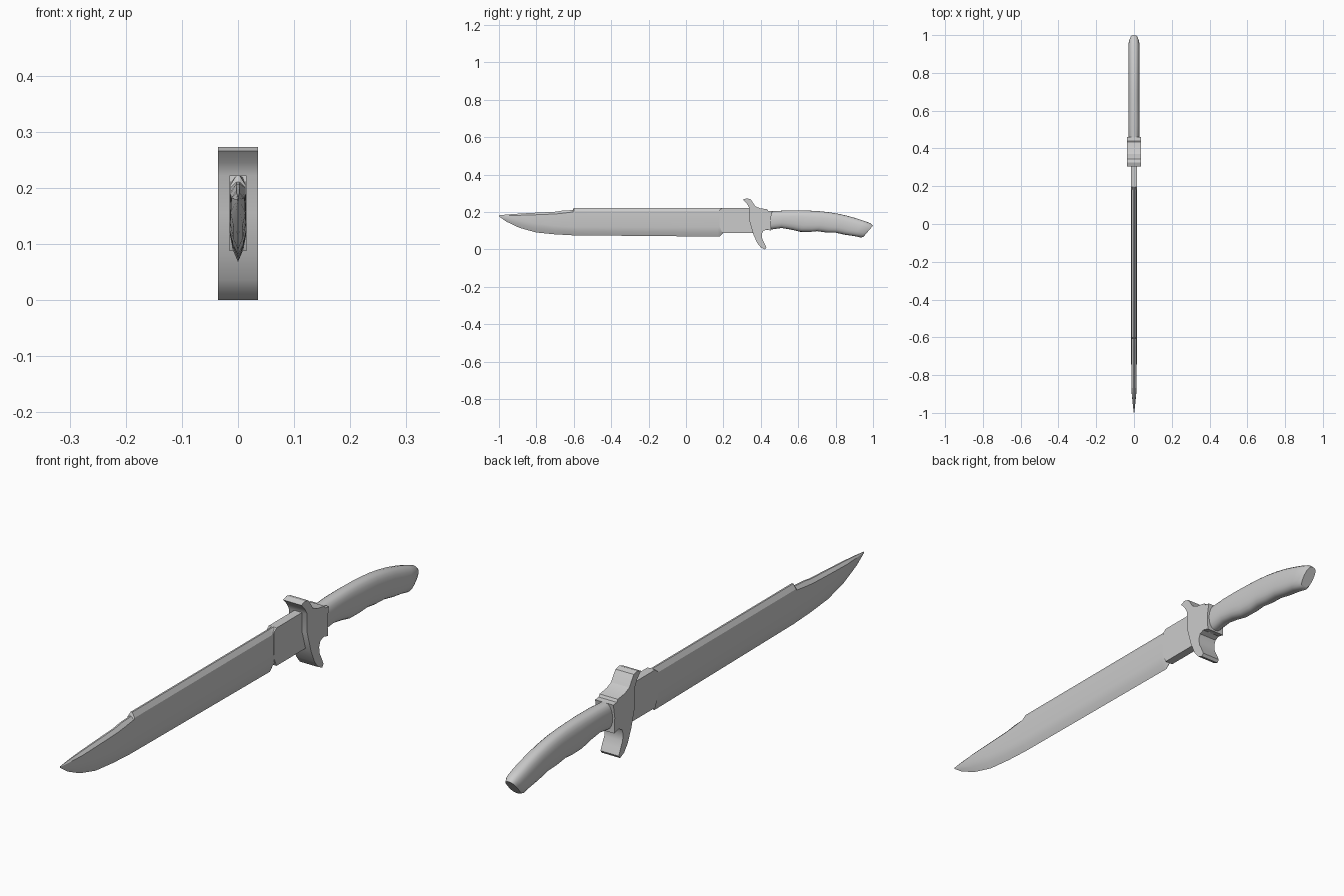
import bpy, bmesh, math

cube = bpy.data.objects.get("Cube")
if cube:
    bpy.data.objects.remove(cube)

steel = bpy.data.materials.new("plain_grey")
steel.use_nodes = True
GREY = (0.6, 0.6, 0.6, 1)
steel.diffuse_color = GREY
steel.node_tree.nodes["Principled BSDF"].inputs["Base Color"].default_value = GREY


def loft(name, rings, angle):
    """Join equal-length rings of points into a capped solid."""
    bm = bmesh.new()
    rows = [[bm.verts.new(p) for p in ring] for ring in rings]
    n = len(rows[0])
    for a, b in zip(rows, rows[1:]):
        for i in range(n):
            j = (i + 1) % n
            bm.faces.new((a[i], a[j], b[j], b[i]))
    bm.faces.new(rows[0])
    bm.faces.new(rows[-1])
    bmesh.ops.recalc_face_normals(bm, faces=bm.faces)
    mesh = bpy.data.meshes.new(name)
    bm.to_mesh(mesh)
    bm.free()
    obj = bpy.data.objects.new(name, mesh)
    bpy.context.collection.objects.link(obj)
    mesh.materials.append(steel)
    bpy.ops.object.select_all(action='DESELECT')
    obj.select_set(True)
    bpy.context.view_layer.objects.active = obj
    bpy.ops.object.shade_smooth_by_angle(angle=math.radians(angle))
    return obj


def prism(name, profile, half_width, angle):
    """Extrude a side profile (y, z) across x."""
    return loft(name, [[(x, y, z) for y, z in profile]
                       for x in (-half_width, half_width)], angle)


# Blade: y, spine, shoulder, grind line, cutting edge, half thickness
blade_stations = [
    (-1.0, .182, .180, .178, .176, .001),
    (-.96, .186, .180, .170, .148, .006),
    (-.89, .191, .182, .155, .115, .013),
    (-.80, .196, .185, .138, .090, .014),
    (-.70, .201, .189, .125, .080, .015),
    (-.66, .207, .193, .122, .078, .015),
    (-.605, .210, .200, .120, .075, .015),
    (-.60, .222, .205, .120, .075, .015),
    (.17, .222, .205, .118, .068, .015),
    (.18, .222, .207, .118, .068, .015),
    (.20, .222, .215, .118, .088, .015),
]


def blade_ring(y, spine, shoulder, grind, edge, w):
    middle = edge + (grind - edge) * .45
    half = [(.2 * w, spine), (.9 * w, shoulder), (w, grind), (.65 * w, middle)]
    return ([(x, y, z) for x, z in half] + [(0, y, edge)]
            + [(-x, y, z) for x, z in reversed(half)])


loft("blade", [blade_ring(*s) for s in blade_stations], 25)

# Square shank between blade and guard
prism("ricasso", [(.18, .21), (.195, .222), (.38, .222), (.38, .087), (.195, .087),
                  (.18, .12)], .0152, 25)

# Guard with swept upper and lower prongs and a rear collar
guard_profile = [
    (.305, .266), (.325, .273), (.345, .268), (.358, .250), (.370, .231),
    (.395, .220), (.435, .214), (.440, .205), (.460, .203), (.452, .155), (.455, .100),
    (.430, .106), (.412, .098), (.405, .080), (.408, .055), (.420, .032),
    (.430, .010), (.422, .000), (.400, .010), (.380, .035), (.360, .080),
    (.338, .155), (.338, .222), (.325, .245)]
prism("guard", guard_profile, .036, 30)

# Grip: top y, top z, bottom y, bottom z, half width
grip_stations = [
    (.43, .203, .43, .103, .027),
    (.47, .204, .47, .108, .029),
    (.52, .207, .51, .114, .030),
    (.60, .208, .56, .106, .030),
    (.66, .207, .61, .094, .030),
    (.71, .204, .66, .093, .030),
    (.76, .199, .70, .097, .030),
    (.81, .191, .75, .090, .030),
    (.86, .180, .80, .089, .030),
    (.91, .166, .85, .078, .030),
    (.95, .153, .90, .071, .030),
    (.985, .140, .935, .063, .028),
    (1.0, .127, .948, .066, .021),
]


def grip_ring(top_y, top_z, low_y, low_z, w, sides=20):
    ring = []
    for i in range(sides):
        a = 2 * math.pi * i / sides
        c, s = math.cos(a), math.sin(a)
        x = w * math.copysign(abs(c) ** .8, c)
        t = .5 + .5 * math.copysign(abs(s) ** .8, s)
        ring.append((x, low_y + (top_y - low_y) * t, low_z + (top_z - low_z) * t))
    return ring


loft("grip", [grip_ring(*s) for s in grip_stations], 40)
